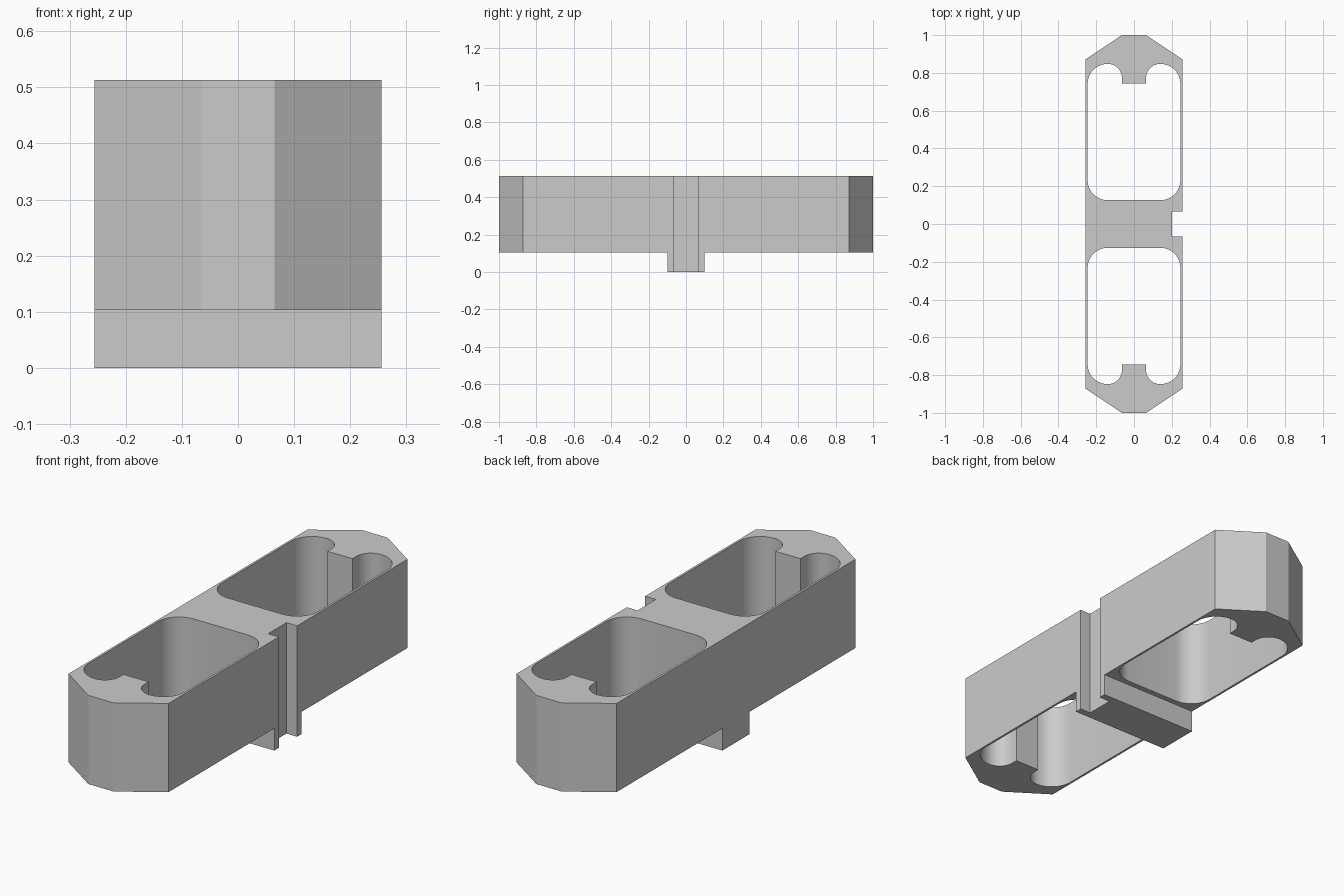
import bpy
import bmesh
from math import cos, sin, pi, radians

if "Cube" in bpy.data.objects:
    bpy.data.objects.remove(bpy.data.objects["Cube"])

HALF_W, HALF_L = 0.256, 1.0
BASE, TOP = 0.103, 0.513
NOTCH_X, NOTCH_Y = 0.201, 0.067

grey = bpy.data.materials.new("light grey")
grey.use_nodes = True
grey.diffuse_color = (0.6, 0.6, 0.6, 1)
grey.node_tree.nodes["Principled BSDF"].inputs["Base Color"].default_value = (0.6, 0.6, 0.6, 1)


def arc(cx, cy, r, start, end, steps=10):
    """Points on a circular arc, angles in quarter turns."""
    angles = [(start + (end - start) * i / steps) * pi / 2 for i in range(steps + 1)]
    return [(cx + r * cos(a), cy + r * sin(a)) for a in angles]


def flip(points, sx, sy):
    return [(x * sx, y * sy) for x, y in points]


def prism(name, loops, z0, z1):
    """Extrude an outline, with optional holes, from z0 to z1."""
    bm = bmesh.new()
    edges = []
    for loop in loops:
        verts = [bm.verts.new((x, y, z0)) for x, y in loop]
        edges += [bm.edges.new((v, verts[i - 1])) for i, v in enumerate(verts)]
    bmesh.ops.triangle_fill(bm, edges=edges, use_beauty=True)
    new = bmesh.ops.extrude_face_region(bm, geom=bm.faces[:], use_keep_orig=True)["geom"]
    moved = [g for g in new if isinstance(g, bmesh.types.BMVert)]
    bmesh.ops.translate(bm, verts=moved, vec=(0, 0, z1 - z0))
    bmesh.ops.recalc_face_normals(bm, faces=bm.faces[:])
    mesh = bpy.data.meshes.new(name)
    bm.to_mesh(mesh)
    bm.free()
    mesh.materials.append(grey)
    obj = bpy.data.objects.new(name, mesh)
    bpy.context.collection.objects.link(obj)
    bpy.ops.object.select_all(action="DESELECT")
    obj.select_set(True)
    bpy.context.view_layer.objects.active = obj
    bpy.ops.object.shade_smooth_by_angle(angle=radians(30))
    return obj


# Alignment notch in the left side, shared by body and key
notch = [(HALF_W, -NOTCH_Y), (NOTCH_X, -NOTCH_Y), (NOTCH_X, NOTCH_Y), (HALF_W, NOTCH_Y)]

# Pocket: rounded corners, with a square tab between two scallops
wall, near, far, tab_x, tab_y, r = 0.246, 0.126, 0.848, 0.064, 0.745, 0.107
half = (arc(wall - r, near + r, r, -1, 0)
        + arc(wall - r, far - r, r, 0, 1)
        + arc(wall - r, far - (wall - r - tab_x), wall - r - tab_x, 1, 2)[1:]
        + [(tab_x, tab_y)])
pocket = half + flip(half, -1, 1)[::-1]

# Body with chamfered ends
end = [(HALF_W, 0.872), (0.065, HALF_L)]
end += flip(end, -1, 1)[::-1]
outline = notch + end + flip(end, 1, -1)[::-1]
prism("body", [outline, pocket, flip(pocket, 1, -1)], BASE, TOP)

# Locating key across the underside
key_y = 0.1
key = notch + [(HALF_W, key_y), (-HALF_W, key_y), (-HALF_W, -key_y), (HALF_W, -key_y)]
prism("locating_key", [key], 0, BASE)
